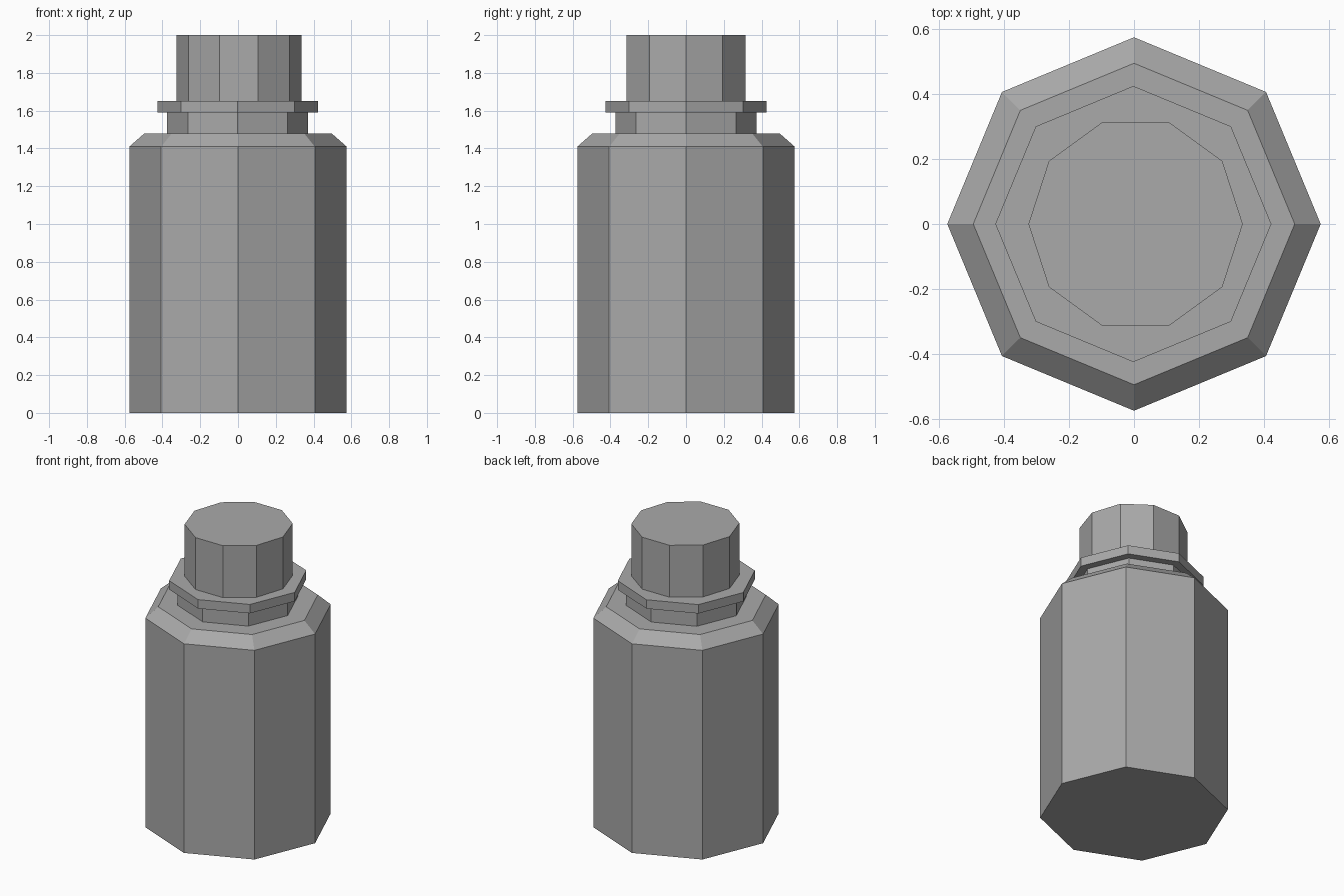
import bpy
import bmesh
from math import cos, sin, tau

cube = bpy.data.objects.get("Cube")
if cube:
    bpy.data.objects.remove(cube, do_unlink=True)

# Single flat grey
grey = bpy.data.materials.new("grey")
grey.use_nodes = True
colour = (0.40, 0.40, 0.40, 1)
grey.diffuse_color = colour
grey.node_tree.nodes["Principled BSDF"].inputs["Base Color"].default_value = colour


def prism(name, sides, profile, x=0.0):
    """Stack polygon rings from (radius, height) pairs and cap both ends."""
    bm = bmesh.new()
    rings = [[bm.verts.new((x + r * cos(tau * i / sides), r * sin(tau * i / sides), z))
              for i in range(sides)] for r, z in profile]
    for low, high in zip(rings, rings[1:]):
        for i in range(sides):
            j = (i + 1) % sides
            bm.faces.new((low[i], low[j], high[j], high[i]))
    bm.faces.new(rings[0][::-1])
    bm.faces.new(rings[-1])
    mesh = bpy.data.meshes.new(name)
    bm.to_mesh(mesh)
    bm.free()
    mesh.materials.append(grey)
    obj = bpy.data.objects.new(name, mesh)
    bpy.context.collection.objects.link(obj)
    return obj


# Eight-sided bottle with a chamfered shoulder
prism("bottle_body", 8, [(0.575, 0), (0.575, 1.41), (0.495, 1.48)])
# Neck and its collar
prism("neck", 8, [(0.373, 1.48), (0.373, 1.59)], -0.002)
prism("collar_ring", 8, [(0.425, 1.59), (0.425, 1.65)], -0.002)
# Ten-sided cap
prism("cap", 10, [(0.33, 1.65), (0.33, 2.0)], 0.005)
